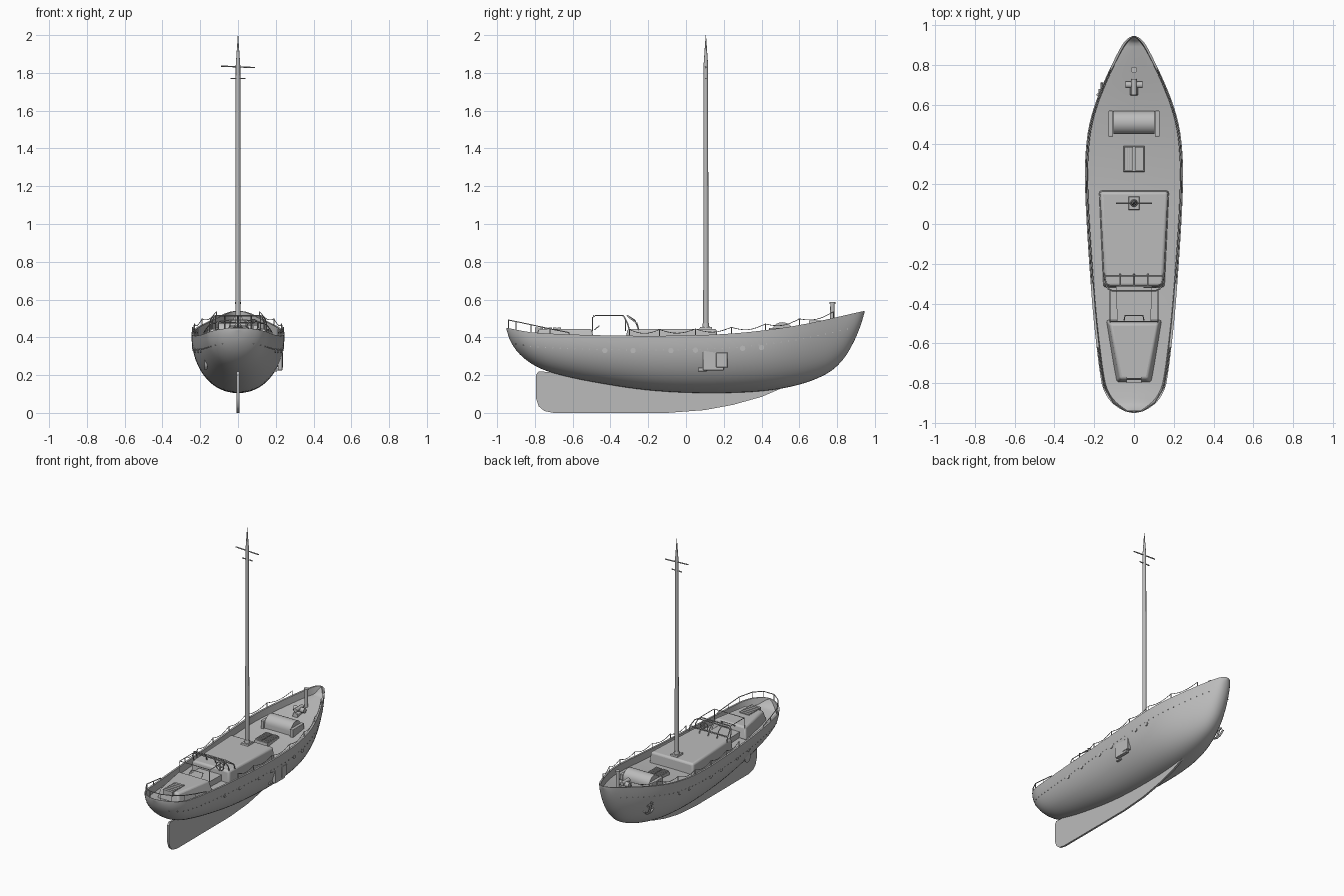
import bpy, bmesh, math
from mathutils import Vector, Matrix

cube = bpy.data.objects.get("Cube")
if cube:
    bpy.data.objects.remove(cube, do_unlink=True)

grey = bpy.data.materials.new("plain_grey")
grey.use_nodes = True
tone = (0.5, 0.5, 0.5, 1)
grey.diffuse_color = tone
grey.node_tree.nodes["Principled BSDF"].inputs["Base Color"].default_value = tone


def add(name, mesh, smooth=35):
    mesh.materials.clear()
    mesh.materials.append(grey)
    mesh.shade_smooth()
    mesh.set_sharp_from_angle(angle=math.radians(smooth))
    ob = bpy.data.objects.new(name, mesh)
    bpy.context.collection.objects.link(ob)
    return ob


def from_bm(name, bm):
    bmesh.ops.recalc_face_normals(bm, faces=bm.faces)
    mesh = bpy.data.meshes.new(name)
    bm.to_mesh(mesh)
    bm.free()
    return add(name, mesh)


def tube(name, paths, r):
    cu = bpy.data.curves.new(name + "_path", "CURVE")
    cu.dimensions = "3D"
    cu.bevel_depth = r
    cu.bevel_resolution = 1
    cu.use_fill_caps = True
    for path in paths:
        sp = cu.splines.new("POLY")
        sp.points.add(len(path) - 1)
        for p, co in zip(sp.points, path):
            p.co = (*co, 1)
    tmp = bpy.data.objects.new(name + "_path", cu)
    mesh = bpy.data.meshes.new_from_object(tmp)
    bpy.data.objects.remove(tmp)
    return add(name, mesh, 60)


def block(name, y0, y1, w0, w1, z0, z1, inset=0.0, bevel=0.0, x=0.0):
    """Box with different half widths at each end and an inset top."""
    bm = bmesh.new()
    rings = []
    for z, d in ((z0, 0), (z1, inset)):
        rings.append([bm.verts.new((x + sx * (w - d), y, z)) for sx, y, w in
                      ((-1, y0 + d, w0), (1, y0 + d, w0), (1, y1 - d, w1), (-1, y1 - d, w1))])
    lo, hi = rings
    bm.faces.new(lo)
    bm.faces.new(hi)
    for i in range(4):
        j = (i + 1) % 4
        bm.faces.new((lo[i], lo[j], hi[j], hi[i]))
    ob = from_bm(name, bm)
    if bevel:
        m = ob.modifiers.new("rounding", "BEVEL")
        m.width, m.segments = bevel, 3
    return ob


def cone(name, at, r0, r1, depth, axis="Z", n=16):
    bm = bmesh.new()
    bmesh.ops.create_cone(bm, cap_ends=True, segments=n, radius1=r0, radius2=r1, depth=depth)
    turn = {"X": Matrix.Rotation(math.pi / 2, 4, "Y"), "Y": Matrix.Rotation(-math.pi / 2, 4, "X"),
            "Z": Matrix()}[axis]
    bm.transform(Matrix.Translation(at) @ turn)
    return from_bm(name, bm)


def extrude(name, pts, half):
    """Side profile of (y, z) points made into a slab across x."""
    bm = bmesh.new()
    f = bm.faces.new([bm.verts.new((-half, y, z)) for y, z in pts])
    ext = bmesh.ops.extrude_face_region(bm, geom=[f])["geom"]
    bmesh.ops.translate(bm, vec=(2 * half, 0, 0),
                        verts=[v for v in ext if isinstance(v, bmesh.types.BMVert)])
    return from_bm(name, bm)


def spline(table):
    """Smooth function through a table of (y, value)."""
    def slope(i):
        a, b = table[max(i - 1, 0)], table[min(i + 1, len(table) - 1)]
        return (b[1] - a[1]) / (b[0] - a[0])

    def f(y):
        y = min(max(y, table[0][0]), table[-1][0])
        i = next(k for k in range(len(table) - 1) if y <= table[k + 1][0])
        (ya, a), (yb, b) = table[i], table[i + 1]
        h = yb - ya
        t = (y - ya) / h
        return ((1 + 2 * t) * (1 - t) ** 2 * a + t * (1 - t) ** 2 * h * slope(i)
                + t * t * (3 - 2 * t) * b + t * t * (t - 1) * h * slope(i + 1))
    return f


# Hull lines: rail height, bottom height and half beam along the length
sheer = spline([(-.95, .45), (-.8, .425), (-.4, .41), (0, .41), (.3, .425), (.6, .465), (.945, .54)])
bottom = spline([(-.95, .44), (-.93, .38), (-.88, .31), (-.8, .25), (-.7, .21), (-.5, .165), (-.2, .12),
                 (.1, .105), (.4, .115), (.6, .15), (.75, .21), (.83, .28), (.88, .36), (.92, .45), (.945, .53)])
beam = spline([(-.95, .01), (-.94, .05), (-.9, .11), (-.85, .145), (-.8, .163), (-.6, .19), (-.4, .21),
               (0, .238), (.25, .247), (.4, .24), (.5, .225), (.6, .197), (.7, .158), (.8, .112),
               (.9, .06), (.935, .03), (.945, .008)])


def side_x(y, z):
    lo, hi = bottom(y), sheer(y)
    t = min(max((z - lo) / (hi - lo), 0), 1)
    return beam(y) * max(1 - (1 - t) ** 2.1, 0) ** (1 / 2.1)


def deck(y):
    return max(sheer(y) - .05, (bottom(y) + sheer(y)) / 2)


# Hull, bulwark and deck as one closed loft
bm = bmesh.new()
rings = []
N, M = 56, 14
for i in range(N + 1):
    y = -.0025 - .9475 * math.cos(math.pi * i / N)
    lo, hi, dk = bottom(y), sheer(y), deck(y)
    half = []
    for k in range(M + 1):
        z = lo + (hi - lo) * (1 - math.cos(math.pi / 2 * k / M))
        half.append((side_x(y, z), z))
    half.append((max(side_x(y, hi) - .013, .001), hi))
    inner = max(side_x(y, dk) - .013, .001)
    half += [(inner, dk), (inner / 2, dk + .004)]
    loop = half + [(0, dk + .005)] + [(-x, z) for x, z in reversed(half[1:])]
    rings.append([bm.verts.new((x, y, z)) for x, z in loop])
n = len(rings[0])
for a, b in zip(rings, rings[1:]):
    for k in range(n):
        bm.faces.new((a[k], a[(k + 1) % n], b[(k + 1) % n], b[k]))
bm.faces.new(rings[0])
bm.faces.new(rings[-1])
from_bm("hull", bm)

# Keel fin
extrude("keel_fin", [(-.78, .22), (-.795, .2), (-.795, .08), (-.78, .035), (-.75, .01), (-.7, 0), (-.1, 0),
                     (.1, .015), (.25, .043), (.4, .085), (.54, .145), (.4, .15), (0, .13), (-.5, .2)], .007)

# Deckhouses and cockpit
block("main_deckhouse", -.32, .17, .155, .178, .34, .445, .008, .014)
block("aft_deckhouse", -.8, -.48, .09, .142, .36, .445, .02, .012)
block("cockpit_floor", -.49, -.31, .085, .09, .34, .405)
block("mast_step", .07, .14, .03, .03, .44, .455, .004)
for i in range(6):
    y = -.8 + i * .024
    block("aft_hatch_slat", y, y + .018, .038, .038, .42, .452)
tube("cockpit_grab_bar", [[(-.05, -.485, .44), (-.045, -.46, .46), (.045, -.46, .46), (.05, -.485, .44)]], .003)

# Windscreen and cockpit frame
arcs = []
for top, foot, w in ((-.31, -.25, .15), (-.335, -.3, .14)):
    arcs.append([(-w, foot, .44), (-w, foot - .01, .475), (-w + .01, top + .01, .505), (-w + .03, top, .515),
                 (w - .03, top, .515), (w - .01, top + .01, .505), (w, foot - .01, .475), (w, foot, .44)])
arcs += [[(x, -.25, .44), (x, -.27, .49), (x, -.31, .515)] for x in (-.07, 0, .07)]
arcs.append([(-.15, -.26, .475), (.15, -.26, .475)])
tube("windscreen_frame", arcs, .004)
rails = [[(s * .12, -.33, .515), (s * .12, -.48, .515), (s * .12, -.495, .505), (s * .12, -.495, .43)]
         for s in (-1, 1)]
tube("cockpit_frame", rails + [[(-.12, -.49, .515), (.12, -.49, .515)]], .0025)
wheel = [(.08 + .03 * math.cos(a * math.pi / 8), -.32, .465 + .03 * math.sin(a * math.pi / 8)) for a in range(17)]
tube("steering_wheel", [wheel, [(.05, -.32, .465), (.11, -.32, .465)], [(.08, -.32, .435), (.08, -.32, .495)]], .003)

# Mast with spreaders
cone("mast", (0, .105, 1.13), .014, .012, 1.42)
cone("mast_tip", (0, .105, 1.92), .012, .001, .16)
cone("mast_collar", (0, .105, .46), .02, .016, .03)
tube("spreaders", [[(-.09, .105, 1.836), (0, .105, 1.832), (.09, .105, 1.828)],
                   [(-.04, .105, 1.77), (.04, .105, 1.77)]], .004)

# Foredeck skylight, companion hood, windlass and post
block("skylight", .26, .395, .055, .055, .36, .4, .004)
for s in (-1, 1):
    block("skylight_panel", .268, .387, .022, .022, .39, .408, x=s * .027)
    tube("skylight_bars", [[(s * (.012 + .01 * k), .27, .41), (s * (.012 + .01 * k), .385, .41)]
                           for k in range(4)], .0015)
    block("hood_cheek", .44, .57, .012, .012, .38, .45, bevel=.004, x=s * .117)
arch = [(.51 - .058 * math.cos(math.pi * k / 12), .425 + .055 * math.sin(math.pi * k / 12)) for k in range(13)]
extrude("companion_hood", [(.452, .38)] + arch + [(.568, .38)], .104)
block("windlass_base", .645, .72, .022, .022, .41, .455, .004, .004)
cone("windlass_drum", (0, .7, .465), .017, .017, .085, "X")
cone("windlass_motor", (0, .69, .475), .014, .014, .08, "Y")
cone("bow_post", (0, .775, .515), .013, .011, .14)
cone("bow_post_cap", (0, .775, .582), .016, .016, .01)

# Portholes and rivet line on both sides
for s in (-1, 1):
    for y in (-.43, -.28, -.08, .05, .3, .4):
        z = .33 + max(y, 0) * .04
        cone("porthole", (s * (side_x(y, z) - .004), y, z), .014, .014, .014, "X")
    for k in range(46):
        y = -.9 + k * .039
        z = sheer(y) - .075
        cone("rivet", (s * side_x(y, z), y, z), .003, .003, .006, "X", 6)

# Guard rails with sagging ropes
for s in (-1, 1):
    ys = [-.3, -.14, .05, .24, .42, .6, .78]

    def rail(y, h):
        return Vector((s * (beam(y) - .007), y, sheer(y) + h))
    tube("guard_posts", [[rail(y, -.005), rail(y, .035)] for y in ys], .003)
    rope = []
    for a, b in zip(ys, ys[1:]):
        rope += [rail(a + (b - a) * t / 8, .033 - .02 * math.sin(math.pi * t / 8)) for t in range(9)]
    tube("guard_rope", [rope], .002)
ends = [(-.62, 1), (-.72, 1), (-.82, 1), (-.9, 1), (-.94, 1), (-.94, -1), (-.9, -1), (-.82, -1), (-.72, -1), (-.62, -1)]


def stern(y, s, h):
    return (s * (beam(y) - .007), y, sheer(y) + h)


tube("stern_rail", [[stern(y, s, min(.043, .01 + (-.62 - y) * .15)) for y, s in ends]]
     + [[stern(y, s, -.005), stern(y, s, min(.043, .01 + (-.62 - y) * .15))] for y, s in ends], .003)

# Side fitting, anchor and outlet on the hull
block("side_fitting_plate", .09, .2, .012, .012, .225, .345, bevel=.004, x=side_x(.14, .29) - .004)
block("side_fitting_box", .16, .22, .014, .014, .24, .32, bevel=.004, x=side_x(.19, .28))
block("side_fitting_arm", .065, .11, .009, .009, .22, .24, bevel=.003, x=side_x(.09, .23))
ax = -side_x(.65, .31) - .008
tube("anchor", [[(ax - .02, .65, .36), (ax, .65, .28)], [(ax, .59, .31), (ax, .62, .285), (ax, .65, .278),
                                                       (ax, .68, .285), (ax, .71, .31)],
                [(ax - .01, .62, .34), (ax - .01, .68, .34)]], .007)
cone("hull_outlet", (-side_x(-.45, .26), -.45, .26), .034, .028, .014, "X")
